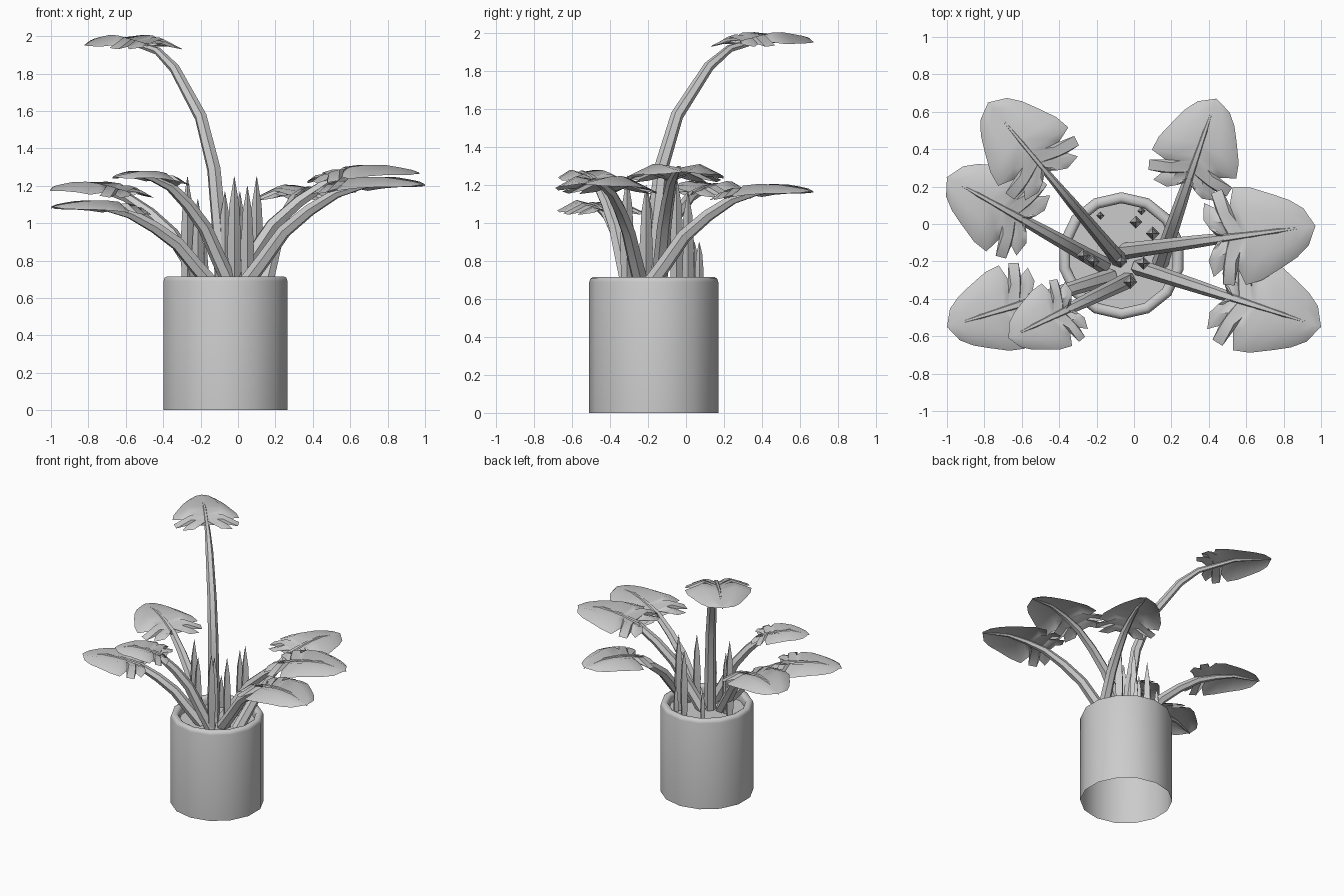
import bpy, bmesh, math
from mathutils import Vector

if "Cube" in bpy.data.objects:
    bpy.data.objects.remove(bpy.data.objects["Cube"])

SOIL = 0.65
CENTRE = Vector((-0.067, -0.17, 0))


def make(name, bm, angle=50):
    bmesh.ops.remove_doubles(bm, verts=bm.verts, dist=1e-5)
    me = bpy.data.meshes.new(name)
    bm.to_mesh(me)
    bm.free()
    ob = bpy.data.objects.new(name, me)
    bpy.context.collection.objects.link(ob)
    bpy.ops.object.select_all(action='DESELECT')
    ob.select_set(True)
    bpy.context.view_layer.objects.active = ob
    bpy.ops.object.shade_smooth_by_angle(angle=math.radians(angle))
    return ob


def bridge(bm, a, b, closed=True):
    n = len(a)
    for i in range(n if closed else n - 1):
        j = (i + 1) % n
        bm.faces.new((a[i], a[j], b[j], b[i]))


def lathe(bm, profile, sides, centre):
    rings = []
    for r, z in profile:
        rings.append([bm.verts.new((centre.x + r * math.sin(2 * math.pi * i / sides),
                                    centre.y - r * math.cos(2 * math.pi * i / sides), z))
                      for i in range(sides)])
    for a, b in zip(rings, rings[1:]):
        bridge(bm, a, b)
    return rings


# Pot: open underneath, rounded rim, inner wall down to the soil
bm = bmesh.new()
lathe(bm, [(0.34, 0), (0.34, 0.69), (0.334, 0.708), (0.32, 0.716),
           (0.30, 0.716), (0.287, 0.708), (0.281, 0.69), (0.281, SOIL - 0.01)], 14, CENTRE)
make("pot", bm)

# Soil disc
bm = bmesh.new()
ring = lathe(bm, [(0.281, SOIL)], 14, CENTRE)[0]
bm.faces.new(ring)
make("soil", bm)

# Stem arcs (horizontal fraction, height fraction)
ARC = [(0, 0), (.12, .27), (.23, .53), (.37, .73), (.52, .89), (.66, .96), (.8, 1), (1, .96)]
TALL = [(0, 0), (.03, .25), (.07, .48), (.17, .69), (.37, .885), (.5, .955), (.75, 1), (1, .985)]
# Half leaf outline from the tip (distance back, half width), with edge slits
EDGE = [(.05, .10), (.12, .155), (.2, .195), (.32, .25), (.41, .265), (.44, .17),
        (.47, .26), (.53, .245), (.52, .165), (.575, .20), (.59, .11), (.53, .03)]


def height(arc, f):
    for (x0, z0), (x1, z1) in zip(arc, arc[1:]):
        if f <= x1:
            return z0 + (z1 - z0) * (f - x0) / (x1 - x0)
    return arc[-1][1]


def stem(name, base, tip, top, arc):
    pts = [Vector((base[0] + (tip[0] - base[0]) * f, base[1] + (tip[1] - base[1]) * f,
                   SOIL + (top - SOIL) * h)) for f, h in arc]
    side = Vector((-(tip[1] - base[1]), tip[0] - base[0], 0)).normalized()
    bm = bmesh.new()
    rings = []
    for i, p in enumerate(pts):
        t = (pts[min(i + 1, len(pts) - 1)] - pts[max(i - 1, 0)]).normalized()
        up = t.cross(side)
        r = [.044, .041, .038, .034, .028, .021, .014, .003][i]
        rings.append([bm.verts.new(p + r * (math.cos(k * math.pi / 3) * side
                                            + math.sin(k * math.pi / 3) * up)) for k in range(6)])
    for a, b in zip(rings, rings[1:]):
        bridge(bm, a, b)
    bm.faces.new(rings[-1])
    make(name, bm)


def leaf(name, base, tip, top, arc, size):
    d = Vector((tip[0] - base[0], tip[1] - base[1], 0))
    span = d.length
    d.normalize()
    side = Vector((-d.y, d.x, 0))
    tip3 = Vector((tip[0], tip[1], 0))

    def point(back, across, rib, dz):
        p = tip3 - d * back * size + side * across * size
        p.z = SOIL + (top - SOIL) * height(arc, 1 - rib * size / span) + dz * size + 0.006
        return p

    bm = bmesh.new()
    for s in (1, -1):
        ribs = [point(0, 0, 0, 0)] + [point(b * .88, 0, b * .88, 0) for b, w in EDGE]
        mids, ends = [ribs[0]], [ribs[0]]
        for b, w in EDGE:
            mids.append(point(b * .95, s * w * .5, b * .8, .1 * w))
            ends.append(point(b, s * w, b * .75, -.16 * w))
        rows = [[bm.verts.new(p) for p in row] for row in (ribs, mids, ends)]
        for a, b in zip(rows, rows[1:]):
            bridge(bm, a, b, closed=False)
    # merge the shared tip and midrib
    bmesh.ops.remove_doubles(bm, verts=bm.verts, dist=1e-5)
    bmesh.ops.recalc_face_normals(bm, faces=bm.faces)
    if sum(f.normal.z for f in bm.faces) < 0:
        bmesh.ops.reverse_faces(bm, faces=bm.faces)
    make(name, bm)


# Leaves: base, tip, peak height, arc, leaf size
LEAVES = [((-.08, -.19), (-.78, .65), 1.98, TALL, .92),
          ((-.16, -.22), (-1.0, .25), 1.20, ARC, .92),
          ((-.12, -.28), (-1.0, -.55), 1.10, ARC, .88),
          ((-.03, -.30), (-.67, -.61), 1.265, ARC, .70),
          ((-.05, -.145), (.97, -.01), 1.29, ARC, 1.0),
          ((.02, -.23), (1.0, -.55), 1.225, ARC, 1.0),
          ((.14, -.21), (.44, .67), 1.185, ARC, .9)]
for i, (base, tip, top, arc, size) in enumerate(LEAVES, 1):
    stem(f"stem_{i}", base, tip, top, arc)
    leaf(f"leaf_{i}", base, tip, top, arc, size)

# Young shoots: pointed four-sided spindles (x, y, tip height)
SHOOTS = [(-.27, -.17, 1.25), (-.215, -.2, 1.13), (-.18, .045, .90), (-.07, -.2, 1.17),
          (-.02, -.31, 1.25), (.10, -.05, 1.25), (.04, .07, .90), (.01, .01, 1.17),
          (.05, -.21, 1.20)]
for i, (x, y, top) in enumerate(SHOOTS, 1):
    h = top - SOIL
    r = 0.012 + 0.042 * h
    bm = bmesh.new()
    lathe(bm, [(r * .8, SOIL), (r, SOIL + h * .4), (r * .7, SOIL + h * .75), (.001, top)],
          4, Vector((x, y, 0)))
    make(f"shoot_{i}", bm)
